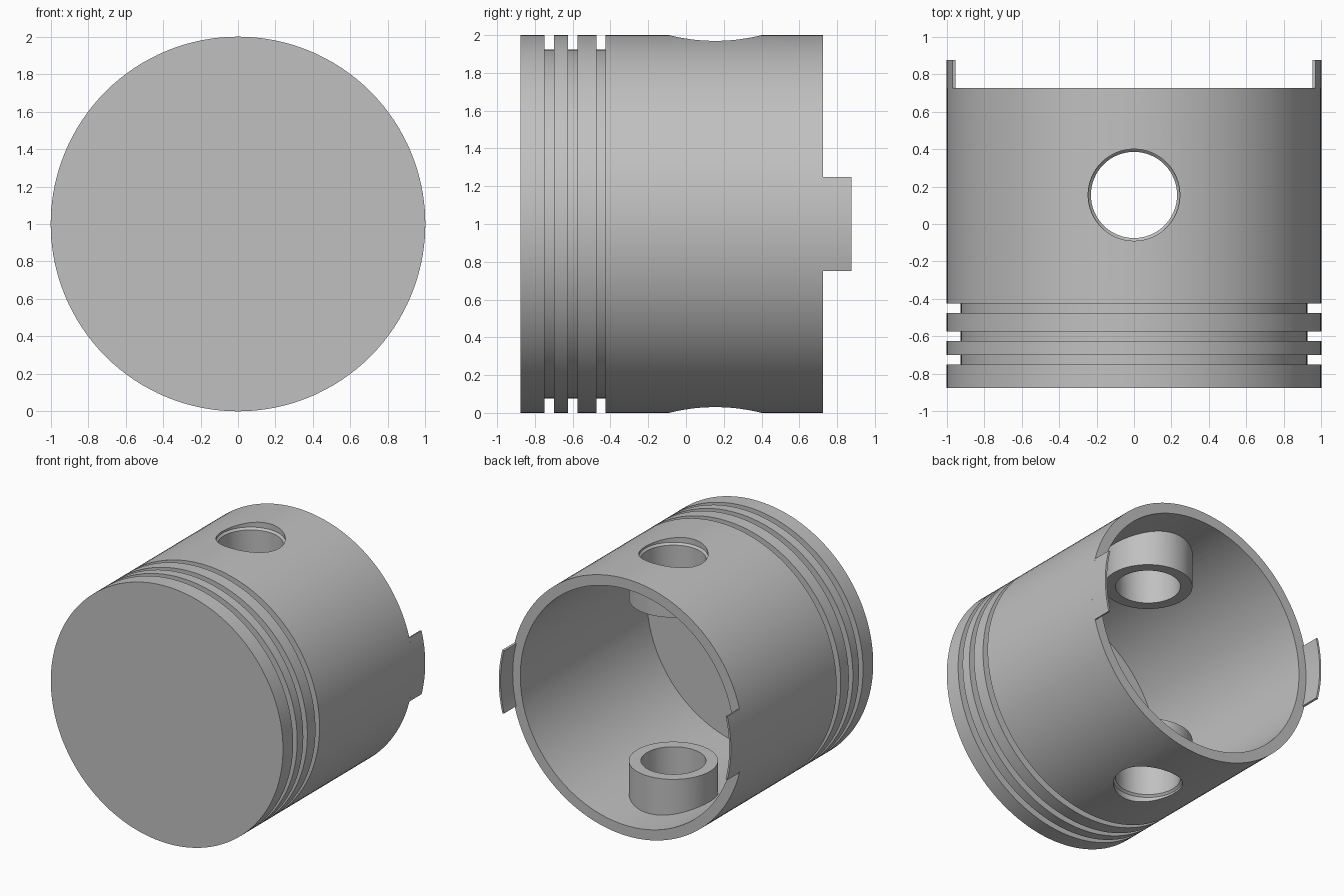
import bpy, bmesh, math
from mathutils import Matrix, Vector

cube = bpy.data.objects.get("Cube")
if cube:
    bpy.data.objects.remove(cube, do_unlink=True)

FRONT, RIM, BACK = -0.875, 0.725, 0.875   # crown, skirt end, tab end along y
BORE, GROOVE = 0.92, 0.925                # inner radius, ring groove radius
PIN_Y = 0.155
CENTRE = Vector((0, 0, 1))

metal = bpy.data.materials.new("grey metal")
metal.use_nodes = True
grey = (0.53, 0.53, 0.53, 1)
metal.diffuse_color = grey
metal.node_tree.nodes["Principled BSDF"].inputs["Base Color"].default_value = grey


def make_object(name, bm):
    bmesh.ops.recalc_face_normals(bm, faces=bm.faces)
    mesh = bpy.data.meshes.new(name)
    bm.to_mesh(mesh)
    bm.free()
    mesh.materials.append(metal)
    obj = bpy.data.objects.new(name, mesh)
    bpy.context.collection.objects.link(obj)
    return obj


def lathe(name, profile, axis, origin, steps):
    """Spin a closed outline of (radius, distance along axis) points."""
    bm = bmesh.new()
    side = Vector((1, 0, 0))
    verts = [bm.verts.new(origin + side * r + axis * d) for r, d in profile]
    edges = [bm.edges.new(pair) for pair in zip(verts, verts[1:])]
    if profile[0][0] > 0:
        edges.append(bm.edges.new((verts[-1], verts[0])))
    bmesh.ops.spin(bm, geom=verts + edges, cent=origin, axis=axis,
                   angle=math.tau, steps=steps, use_merge=True)
    bmesh.ops.remove_doubles(bm, verts=bm.verts, dist=1e-5)
    return make_object(name, bm)


def combine(target, tool, operation):
    mod = target.modifiers.new(operation, 'BOOLEAN')
    mod.object, mod.operation, mod.solver = tool, operation, 'EXACT'
    bpy.context.view_layer.objects.active = target
    bpy.ops.object.modifier_apply(modifier=mod.name)
    bpy.data.objects.remove(tool, do_unlink=True)


def smooth(obj):
    bpy.ops.object.select_all(action='DESELECT')
    obj.select_set(True)
    bpy.context.view_layer.objects.active = obj
    bpy.ops.object.shade_smooth_by_angle(angle=math.radians(25))


# Hollow body: crown, three ring grooves, skirt and bore
outline = [(0, FRONT), (1, FRONT)]
for start in (-0.75, -0.625, -0.475):
    end = start + 0.05
    outline += [(1, start), (GROOVE, start), (GROOVE, end), (1, end)]
outline += [(1, RIM), (BORE, RIM), (BORE, -0.835), (0, -0.835)]
body = lathe("piston_body", outline, Vector((0, 1, 0)), CENTRE, 128)

# Pin bosses inside the skirt, then the chamfered pin holes through them
pin_centre = CENTRE + Vector((0, PIN_Y, 0))
boss = [(0, 0.63), (0.315, 0.63), (0.315, 0.93), (0, 0.93)]
hole = [(0, 0.5), (0.23, 0.5), (0.23, 0.94), (0.245, 0.955), (0.245, 1.1), (0, 1.1)]
for name, profile, operation in (("pin_boss", boss, 'UNION'),
                                 ("pin_hole", hole, 'DIFFERENCE')):
    for s in (1, -1):
        tool = lathe(name, profile, Vector((0, 0, s)), pin_centre, 64)
        combine(body, tool, operation)
smooth(body)

# Thin curved tabs projecting from the skirt on both sides
half_angle = math.asin(0.248)
for name, s in (("left_tab", 1), ("right_tab", -1)):
    bm = bmesh.new()
    arc = [half_angle * (2 * i / 12 - 1) for i in range(13)]
    section = [(1, a) for a in arc] + [(0.985, a) for a in reversed(arc)]
    face = bm.faces.new([bm.verts.new((s * r * math.cos(a), RIM, 1 + r * math.sin(a)))
                         for r, a in section])
    moved = bmesh.ops.extrude_face_region(bm, geom=[face], use_keep_orig=True)
    bmesh.ops.translate(bm, vec=(0, BACK - RIM, 0),
                        verts=[v for v in moved["geom"] if isinstance(v, bmesh.types.BMVert)])
    smooth(make_object(name, bm))
